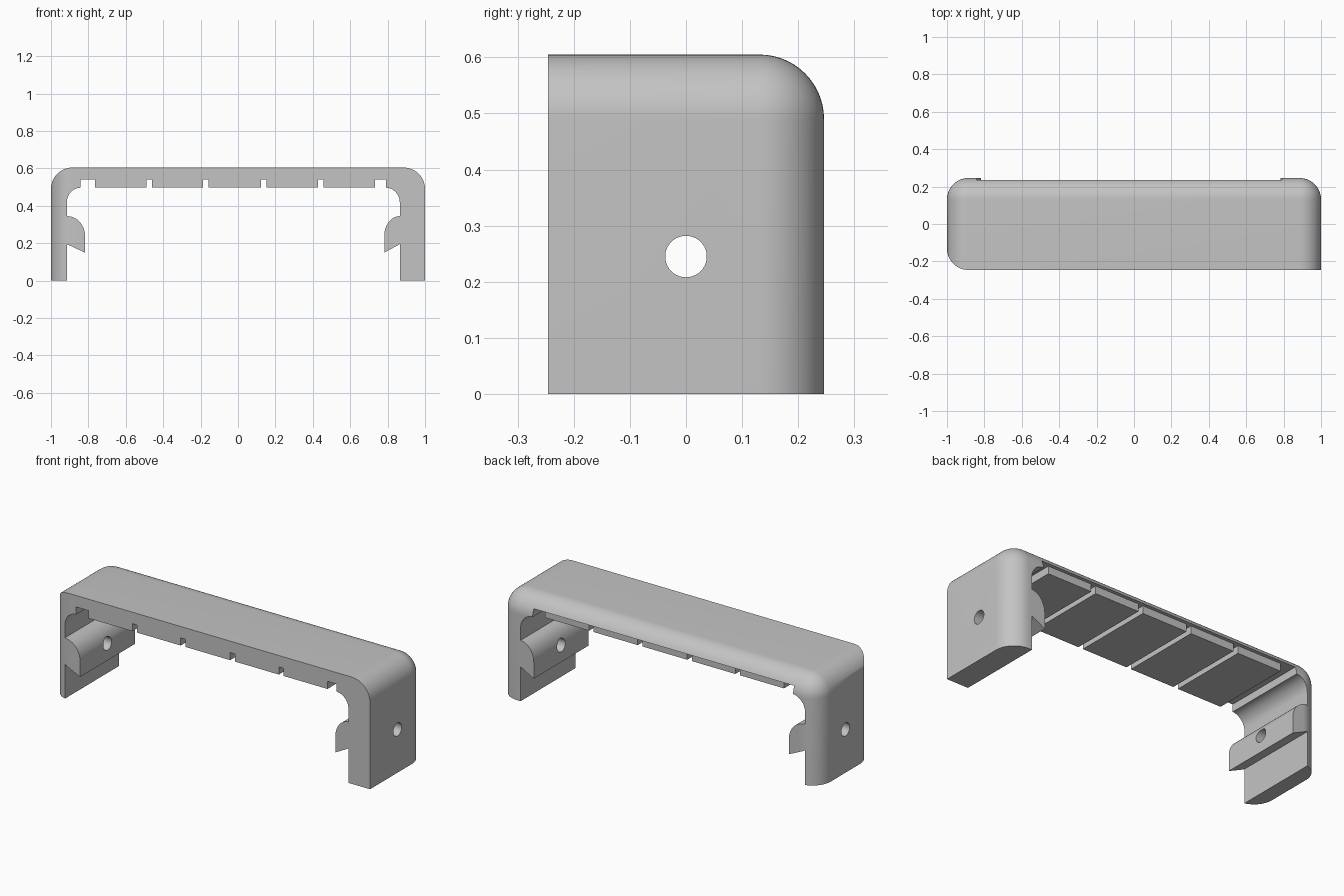
import bpy, bmesh
from math import cos, sin, radians, pi
from mathutils import Matrix

cube = bpy.data.objects.get("Cube")
if cube:
    bpy.data.objects.remove(cube)

HALF_DEPTH, HEIGHT, ROUND = 0.246, 0.605, 0.115
UNDERSIDE, GROOVE_TOP = 0.497, 0.54

grey = bpy.data.materials.new("plain grey")
grey.use_nodes = True
colour = (0.55, 0.55, 0.55, 1)
grey.diffuse_color = colour
grey.node_tree.nodes["Principled BSDF"].inputs["Base Color"].default_value = colour


def make_object(name, bm):
    bmesh.ops.recalc_face_normals(bm, faces=bm.faces)
    mesh = bpy.data.meshes.new(name)
    bm.to_mesh(mesh)
    bm.free()
    mesh.materials.append(grey)
    obj = bpy.data.objects.new(name, mesh)
    bpy.context.collection.objects.link(obj)
    return obj


def box(x0, x1, y0, y1, z0, z1):
    bm = bmesh.new()
    place = Matrix.Translation(((x0 + x1) / 2, (y0 + y1) / 2, (z0 + z1) / 2))
    size = Matrix.Diagonal((x1 - x0, y1 - y0, z1 - z0, 1))
    bmesh.ops.create_cube(bm, size=1, matrix=place @ size)
    return bm


def arc(cx, cz, rx, rz, start, end, steps=14):
    angles = [radians(start + (end - start) * i / steps) for i in range(steps + 1)]
    return [(cx + rx * cos(a), cz + rz * sin(a)) for a in angles]


def leg_profile(wall, tip, groove):
    """Inner outline of one leg, from the floor up to the end groove."""
    hook = arc(wall, 0.24, tip - wall, 0.105, 0, 90)
    fillet = arc(groove, 0.417, groove - wall, 0.08, 180, 90)
    return [(wall, -0.1), (wall, 0.195), (tip, 0.15)] + hook + fillet


def cut(target, cutter):
    cutter.hide_render = True
    mod = target.modifiers.new("cut", "BOOLEAN")
    mod.operation, mod.solver, mod.object = "DIFFERENCE", "EXACT", cutter
    bpy.ops.object.select_all(action="DESELECT")
    target.select_set(True)
    bpy.context.view_layer.objects.active = target
    bpy.ops.object.modifier_apply(modifier=mod.name)
    bpy.data.objects.remove(cutter)


# Outer block: rounded at the back, the ends and the front right corner
bm = box(-1, 1, -HALF_DEPTH, HALF_DEPTH, 0, HEIGHT)
rounded = []
for edge in bm.edges:
    mid = (edge.verts[0].co + edge.verts[1].co) / 2
    on_top = mid.z > HEIGHT - 0.01
    upright = abs(mid.z - HEIGHT / 2) < 0.01
    at_front = mid.y < -0.1
    if (on_top and not at_front) or (upright and not (at_front and mid.x > 0)):
        rounded.append(edge)
bmesh.ops.bevel(bm, geom=rounded, offset=ROUND, segments=14, profile=0.5,
                affect="EDGES", clamp_overlap=False)
bracket = make_object("bracket", bm)

# Opening between the legs, with hooks, fillets and underside grooves
outline = leg_profile(-0.915, -0.818, -0.843)
grooves = [(-0.843, -0.765), (-0.49, -0.46), (-0.187, -0.158),
           (0.123, 0.152), (0.428, 0.457), (0.733, 0.79)]
for left, right in grooves:
    ends = [(left, UNDERSIDE), (left, GROOVE_TOP), (right, GROOVE_TOP), (right, UNDERSIDE)]
    if left == grooves[0][0]:
        ends = ends[1:]
    if right == grooves[-1][1]:
        ends = ends[:-1]
    outline += ends
outline += reversed(leg_profile(0.865, 0.782, 0.79))
bm = bmesh.new()
face = bm.faces.new([bm.verts.new((x, -0.4, z)) for x, z in outline])
swept = bmesh.ops.extrude_face_region(bm, geom=[face])["geom"]
bmesh.ops.translate(bm, vec=(0, 0.8, 0),
                    verts=[v for v in swept if isinstance(v, bmesh.types.BMVert)])
cut(bracket, make_object("opening_cutter", bm))

# Step behind the underside pads
cut(bracket, make_object("step_cutter", box(-0.843, 0.79, 0.215, 0.4, 0.46, GROOVE_TOP)))

# Screw hole through both legs
bm = bmesh.new()
bmesh.ops.create_cone(bm, cap_ends=True, segments=40, radius1=0.037, radius2=0.037, depth=3,
                      matrix=Matrix.Translation((0, 0, 0.245)) @ Matrix.Rotation(pi / 2, 4, "Y"))
cut(bracket, make_object("hole_cutter", bm))

bpy.ops.object.shade_smooth_by_angle(angle=radians(30))
